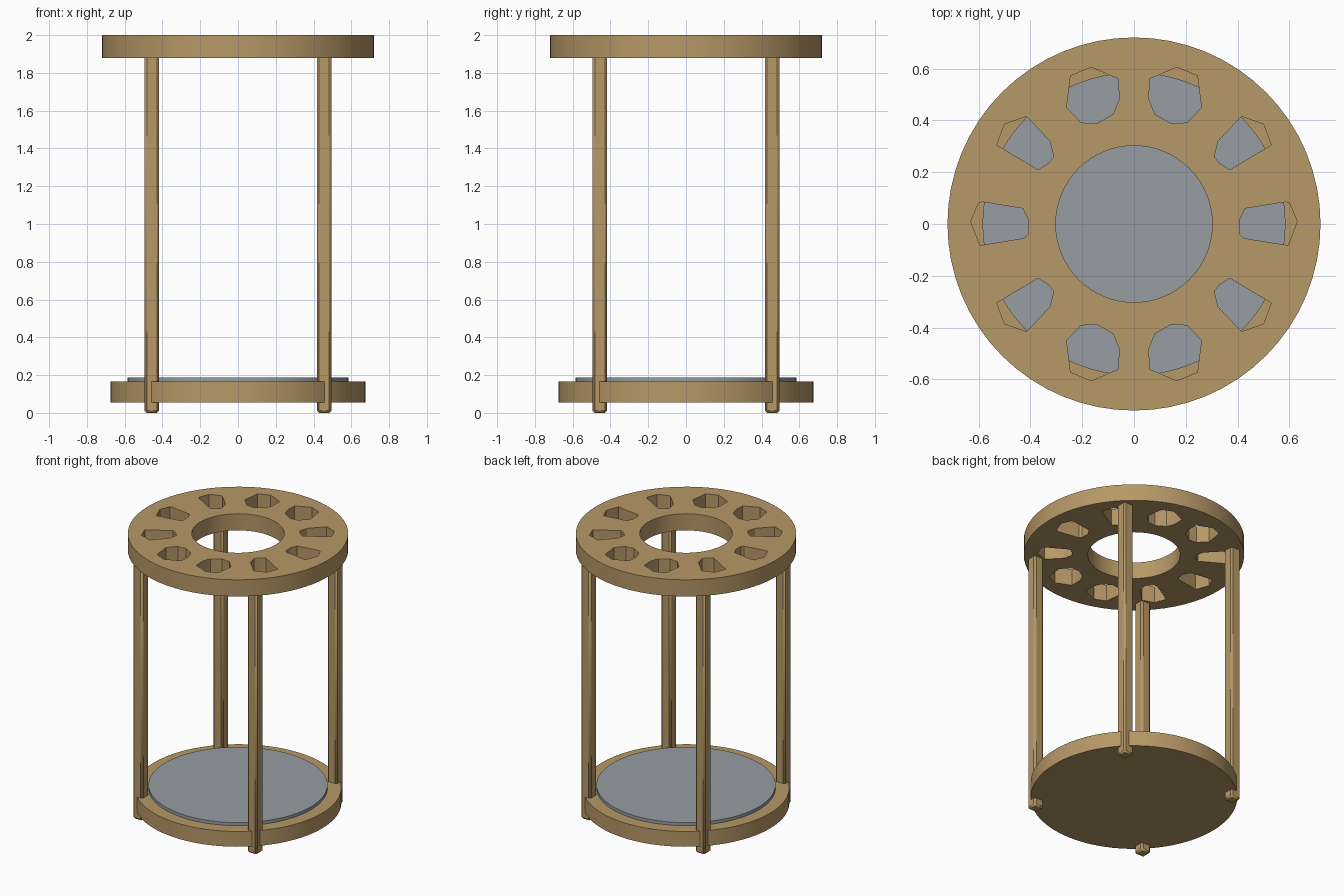
import bpy
import math

cube = bpy.data.objects.get("Cube")
if cube:
    bpy.data.objects.remove(cube, do_unlink=True)


def make_material(name, rgb):
    mat = bpy.data.materials.new(name)
    mat.use_nodes = True
    color = (*rgb, 1.0)
    mat.diffuse_color = color
    mat.node_tree.nodes["Principled BSDF"].inputs["Base Color"].default_value = color
    return mat


wood = make_material("tan_wood", (0.47, 0.315, 0.135))
metal = make_material("grey_plate", (0.31, 0.34, 0.36))


def finish(obj, name, mat):
    obj.name = obj.data.name = name
    obj.data.materials.clear()
    obj.data.materials.append(mat)
    bpy.ops.object.shade_smooth_by_angle(angle=math.radians(25))


def disc(name, radius, bottom, top, mat):
    bpy.ops.mesh.primitive_cylinder_add(
        vertices=64, radius=radius, depth=top - bottom,
        location=(0, 0, (bottom + top) / 2))
    finish(bpy.context.object, name, mat)


def circle(radius, count=64):
    step = math.tau / count
    return [(radius * math.cos(i * step), radius * math.sin(i * step))
            for i in range(count)]


def pierced_plate(name, outlines, bottom, top, mat):
    """Filled flat curve: the first outline is the rim, the others are holes."""
    curve = bpy.data.curves.new(name, "CURVE")
    curve.dimensions = "2D"
    curve.fill_mode = "BOTH"
    curve.extrude = (top - bottom) / 2
    for outline in outlines:
        spline = curve.splines.new("POLY")
        spline.points.add(len(outline) - 1)
        for point, (x, y) in zip(spline.points, outline):
            point.co = (x, y, 0, 1)
        spline.use_cyclic_u = True
    obj = bpy.data.objects.new(name, curve)
    obj.location.z = (bottom + top) / 2
    bpy.context.collection.objects.link(obj)
    bpy.ops.object.select_all(action="DESELECT")
    obj.select_set(True)
    bpy.context.view_layer.objects.active = obj
    bpy.ops.object.convert(target="MESH")
    finish(bpy.context.object, name, mat)


def mirrored(outline, sx, sy):
    return [(sx * x, sy * y) for x, y in outline]


# Base and the plate lying on it
disc("base", 0.675, 0.055, 0.165, wood)
disc("base_plate", 0.585, 0.16, 0.187, metal)

# Top ring with irregular faceted holes
side_hole = [(0.63, 0.01), (0.60, 0.08), (0.585, 0.085), (0.43, 0.06), (0.41, 0.02),
             (0.41, -0.04), (0.425, -0.055), (0.595, -0.082)]
diagonal_hole = [(0.53, 0.305), (0.50, 0.385), (0.415, 0.415), (0.325, 0.32),
                 (0.31, 0.26), (0.33, 0.235), (0.37, 0.21)]
end_hole = [(0.26, 0.45), (0.245, 0.572), (0.165, 0.605), (0.06, 0.56),
            (0.058, 0.48), (0.08, 0.425), (0.145, 0.387), (0.205, 0.392)]
outlines = [circle(0.72), circle(0.302)]
for sx in (-1, 1):
    outlines.append(mirrored(side_hole, sx, 1))
    for sy in (-1, 1):
        outlines.append(mirrored(diagonal_hole, sx, sy))
        outlines.append(mirrored(end_hole, sx, sy))
pierced_plate("top_ring", outlines, 1.88, 2.0, wood)

# Four square posts with chamfered edges
for side, sx in (("left", 1), ("right", -1)):
    for end, sy in (("front", -1), ("back", 1)):
        bpy.ops.mesh.primitive_cube_add(size=1, location=(sx * 0.456, sy * 0.456, 0.95))
        post = bpy.context.object
        post.dimensions = (0.078, 0.078, 1.9)
        bpy.ops.object.transform_apply(location=False, rotation=False, scale=True)
        bevel = post.modifiers.new("chamfer", "BEVEL")
        bevel.width = 0.012
        bevel.segments = 1
        finish(post, f"{end}_{side}_post", wood)
